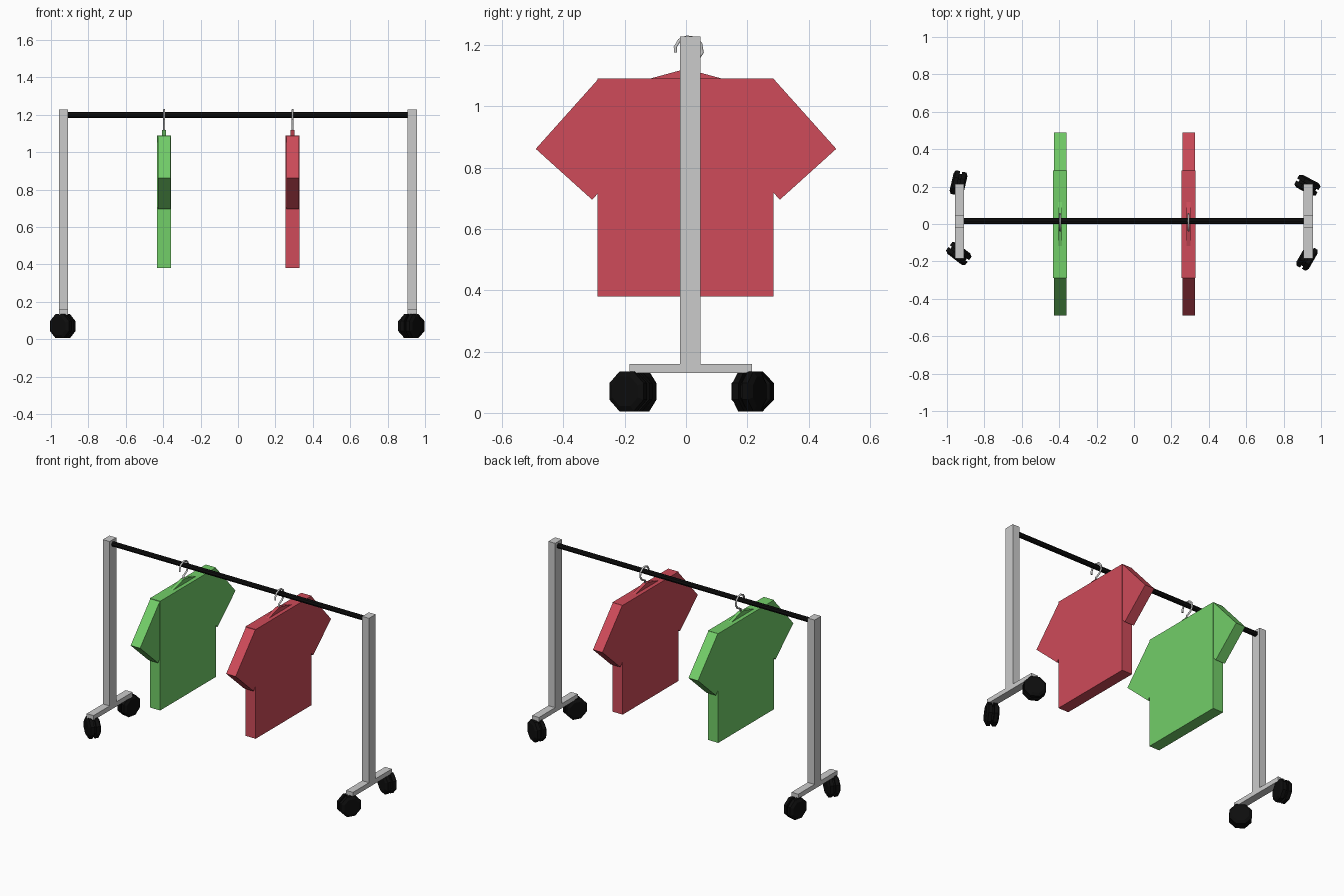
import bpy, bmesh
from math import radians, atan2, hypot, pi
from mathutils import Matrix, Vector

if "Cube" in bpy.data.objects:
    bpy.data.objects.remove(bpy.data.objects["Cube"])


def material(name, rgb):
    m = bpy.data.materials.new(name)
    m.diffuse_color = (*rgb, 1)
    m.use_nodes = True
    m.node_tree.nodes["Principled BSDF"].inputs["Base Color"].default_value = m.diffuse_color
    return m


BLACK = material("black", (0.004, 0.004, 0.004))
GREEN = material("green", (0.17, 0.62, 0.14))
RED = material("red", (0.62, 0.07, 0.10))


def finish(bm, name, mat=None):
    bmesh.ops.recalc_face_normals(bm, faces=bm.faces)
    me = bpy.data.meshes.new(name)
    bm.to_mesh(me)
    bm.free()
    ob = bpy.data.objects.new(name, me)
    bpy.context.collection.objects.link(ob)
    if mat:
        me.materials.append(mat)
    return ob


def box(name, lo, hi, mat=None):
    lo, hi = Vector(lo), Vector(hi)
    bm = bmesh.new()
    bmesh.ops.create_cube(bm, size=1, matrix=Matrix.Translation((lo + hi) / 2)
                          @ Matrix.Diagonal((*(hi - lo), 1)))
    return finish(bm, name, mat)


def slab(name, outline, x, thick, mat):
    """Extrude a y-z outline along x, centred on x."""
    bm = bmesh.new()
    f = bm.faces.new([bm.verts.new((x - thick / 2, y, z)) for y, z in outline])
    r = bmesh.ops.extrude_face_region(bm, geom=[f])
    bmesh.ops.translate(bm, vec=(thick, 0, 0),
                        verts=[v for v in r["geom"] if isinstance(v, bmesh.types.BMVert)])
    return finish(bm, name, mat)


def caster(name, x, y, angle):
    """Twin low-poly discs with chamfered outer rims on a short hub."""
    bm = bmesh.new()
    lie = Matrix.Rotation(pi / 2, 4, 'X')
    spin = Matrix.Rotation(pi / 8, 4, 'Z')
    place = Matrix.Translation((x, y, 0.07)) @ Matrix.Rotation(radians(angle), 4, 'Z') @ lie @ spin
    # (offset along axle, depth, radius low, radius high)
    for off, depth, r1, r2 in ((0.017, 0.022, 0.07, 0.07), (0.033, 0.010, 0.07, 0.052),
                               (-0.017, 0.022, 0.07, 0.07), (-0.033, 0.010, 0.052, 0.07),
                               (0, 0.012, 0.055, 0.055)):
        bmesh.ops.create_cone(bm, cap_ends=True, segments=8, radius1=r1, radius2=r2,
                              depth=depth, matrix=place @ Matrix.Translation((0, 0, off)))
    return finish(bm, name, BLACK)


# end frames: upright post and foot bar
for side, x0, x1 in (("left", -0.958, -0.909), ("right", 0.907, 0.956)):
    box(side + "_post", (x0, -0.02, 0.145), (x1, 0.048, 1.228))
    box(side + "_foot", (x0, -0.185, 0.13), (x1, 0.215, 0.16))

# swivelled casters
caster("caster_left_front", -0.937, -0.158, -38)
caster("caster_left_back", -0.938, 0.218, 77)
caster("caster_right_front", 0.925, -0.18, 60)
caster("caster_right_back", 0.927, 0.207, -28)

# hanging rail
bm = bmesh.new()
bmesh.ops.create_cone(bm, cap_ends=True, segments=8, radius1=0.016, radius2=0.016, depth=1.83,
                      matrix=Matrix.Translation((0, 0.015, 1.2)) @ Matrix.Rotation(pi / 2, 4, 'Y'))
finish(bm, "hanging_rail", BLACK)


def garment(label, x, mat):
    # shirt body and sleeves
    box(label + "_shirt_body", (x - 0.037, -0.288, 0.38), (x + 0.037, 0.286, 1.09), mat)
    for side, s in (("front", -1), ("back", 1)):
        slab(f"{label}_sleeve_{side}",
             [(s * 0.285, 1.09), (s * 0.49, 0.861), (s * 0.306, 0.695), (s * 0.1, 0.924)],
             x, 0.068, mat)
    # hanger top showing at the neck
    slab(label + "_hanger", [(-0.125, 1.088), (0.125, 1.088), (0.015, 1.118), (-0.015, 1.118)],
         x, 0.022, mat)
    # wire hook
    cu = bpy.data.curves.new(label + "_hook", 'CURVE')
    cu.dimensions = '3D'
    cu.bevel_depth = 0.006
    cu.bevel_resolution = 1
    cu.use_fill_caps = True
    path = [(0, 1.11), (0.005, 1.135), (0.035, 1.15), (0.053, 1.175), (0.048, 1.205),
            (0.03, 1.222), (0.003, 1.226), (-0.022, 1.215), (-0.035, 1.193), (-0.034, 1.175)]
    sp = cu.splines.new('POLY')
    sp.points.add(len(path) - 1)
    for p, (y, z) in zip(sp.points, path):
        p.co = (x, y, z, 1)
    bpy.context.collection.objects.link(bpy.data.objects.new(label + "_hook", cu))


garment("green", -0.395, GREEN)
garment("red", 0.292, RED)
